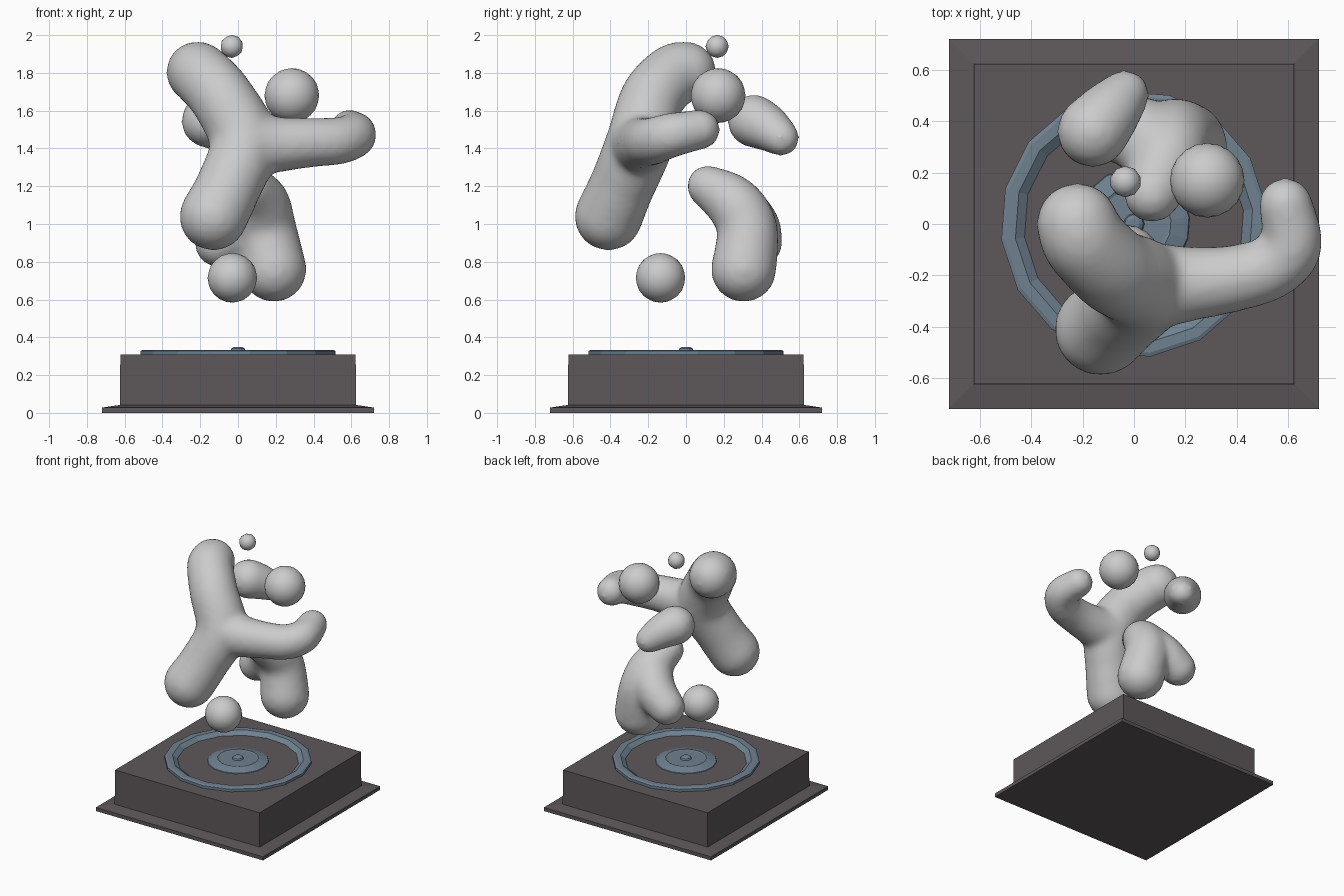
import bpy, bmesh, math
from mathutils import Vector, Matrix

if "Cube" in bpy.data.objects:
    bpy.data.objects.remove(bpy.data.objects["Cube"])


def material(name, col):
    m = bpy.data.materials.new(name)
    m.diffuse_color = (*col, 1)
    m.use_nodes = True
    m.node_tree.nodes["Principled BSDF"].inputs["Base Color"].default_value = m.diffuse_color
    return m


DARK = material("dark_plinth", (0.11, 0.095, 0.1))
BLUE = material("blue_metal", (0.16, 0.22, 0.28))


def finish(name, bm, mat=None, smooth=False):
    me = bpy.data.meshes.new(name)
    bm.to_mesh(me)
    bm.free()
    for p in me.polygons:
        p.use_smooth = smooth
    if mat:
        me.materials.append(mat)
    ob = bpy.data.objects.new(name, me)
    bpy.context.collection.objects.link(ob)
    return ob


def lathe(name, profile, sides, mat, turn=0.0, scale=1.0, closed=False):
    """Turn a (radius, z) profile; open profiles get flat end caps."""
    bm = bmesh.new()
    rings = []
    for r, z in profile:
        rings.append([bm.verts.new((r * scale * math.cos(turn + math.tau * i / sides),
                                    r * scale * math.sin(turn + math.tau * i / sides), z))
                      for i in range(sides)])
    pairs = list(zip(rings, rings[1:]))
    if closed:
        pairs.append((rings[-1], rings[0]))
    else:
        bm.faces.new(rings[0])
        bm.faces.new(rings[-1])
    for a, b in pairs:
        for i in range(sides):
            j = (i + 1) % sides
            bm.faces.new((a[i], a[j], b[j], b[i]))
    bmesh.ops.recalc_face_normals(bm, faces=bm.faces)
    return finish(name, bm, mat)


def catmull(a, b, c, d, t):
    return 0.5 * (2 * b + (c - a) * t + (2 * a - 5 * b + 4 * c - d) * t * t
                  + (3 * b - a - 3 * c + d) * t ** 3)


def blob(name, limbs, steps=8, swell=0.007):
    """Fuse chains of spheres (x, y, z, radius) into one smooth body."""
    bm = bmesh.new()
    for limb in limbs:
        p = [Vector(q) for q in limb]
        p = [p[0]] + p + [p[-1]]
        for k in range(1, len(p) - 2):
            for s in range(steps + 1):
                q = catmull(p[k - 1], p[k], p[k + 1], p[k + 2], s / steps)
                bmesh.ops.create_icosphere(bm, subdivisions=3, radius=q.w + swell,
                                           matrix=Matrix.Translation(q.xyz))
    ob = finish(name, bm, None, True)
    rm = ob.modifiers.new("fuse", 'REMESH')
    rm.mode = 'VOXEL'
    rm.voxel_size = 0.02
    rm.use_smooth_shade = True
    sm = ob.modifiers.new("soften", 'SMOOTH')
    sm.factor = 0.5
    sm.iterations = 14
    return ob


def ball(name, loc, r, sub):
    bm = bmesh.new()
    bmesh.ops.create_icosphere(bm, subdivisions=sub, radius=r, matrix=Matrix.Translation(loc))
    return finish(name, bm, None, True)


# Square plinth with its thin sloped foot
lathe("plinth", [(0.72, 0), (0.72, 0.028), (0.625, 0.042), (0.623, 0.308)],
      4, DARK, math.pi / 4, math.sqrt(2))

# Inlaid rings and centre stud
T = math.radians(7)
lathe("outer_ring", [(0.52, 0.305), (0.52, 0.328), (0.505, 0.334), (0.465, 0.334), (0.425, 0.305)],
      16, BLUE, T, closed=True)
lathe("inner_disc", [(0.22, 0.305), (0.215, 0.312), (0.145, 0.332), (0.135, 0.328)], 16, BLUE, T)
lathe("centre_stud", [(0.042, 0.325), (0.036, 0.34), (0.02, 0.35)], 12, BLUE)

# Large three-armed floating body
hub = (0.03, -0.245, 1.43, 0.175)
blob("upper_body", [
    [(-0.22, 0.0, 1.805, 0.155), (-0.19, -0.07, 1.785, 0.16), (-0.08, -0.18, 1.66, 0.165), hub,
     (-0.05, -0.34, 1.2, 0.168), (-0.13, -0.41, 1.04, 0.175)],
    [hub, (0.18, -0.235, 1.42, 0.145), (0.37, -0.215, 1.43, 0.126),
     (0.53, -0.17, 1.44, 0.12), (0.615, -0.08, 1.47, 0.113), (0.59, 0.075, 1.5, 0.1)],
])

# Lower body with two lobes
mid = (0.125, 0.25, 1.11, 0.142)
blob("lower_body", [
    [(0.07, 0.115, 1.2, 0.105), mid, (0.15, 0.325, 0.97, 0.155), (0.19, 0.305, 0.76, 0.168)],
    [mid, (0.02, 0.35, 0.99, 0.14), (-0.1, 0.38, 0.9, 0.125)],
])

# Small floating droplet behind
blob("rear_droplet", [[(-0.16, 0.36, 1.545, 0.135), (-0.1, 0.43, 1.51, 0.118),
                       (-0.035, 0.505, 1.455, 0.09)]])

# Loose balls
ball("right_ball", (0.285, 0.17, 1.68), 0.145, 3)
ball("low_ball", (-0.03, -0.135, 0.715), 0.131, 3)
ball("top_ball", (-0.033, 0.165, 1.94), 0.061, 2)
